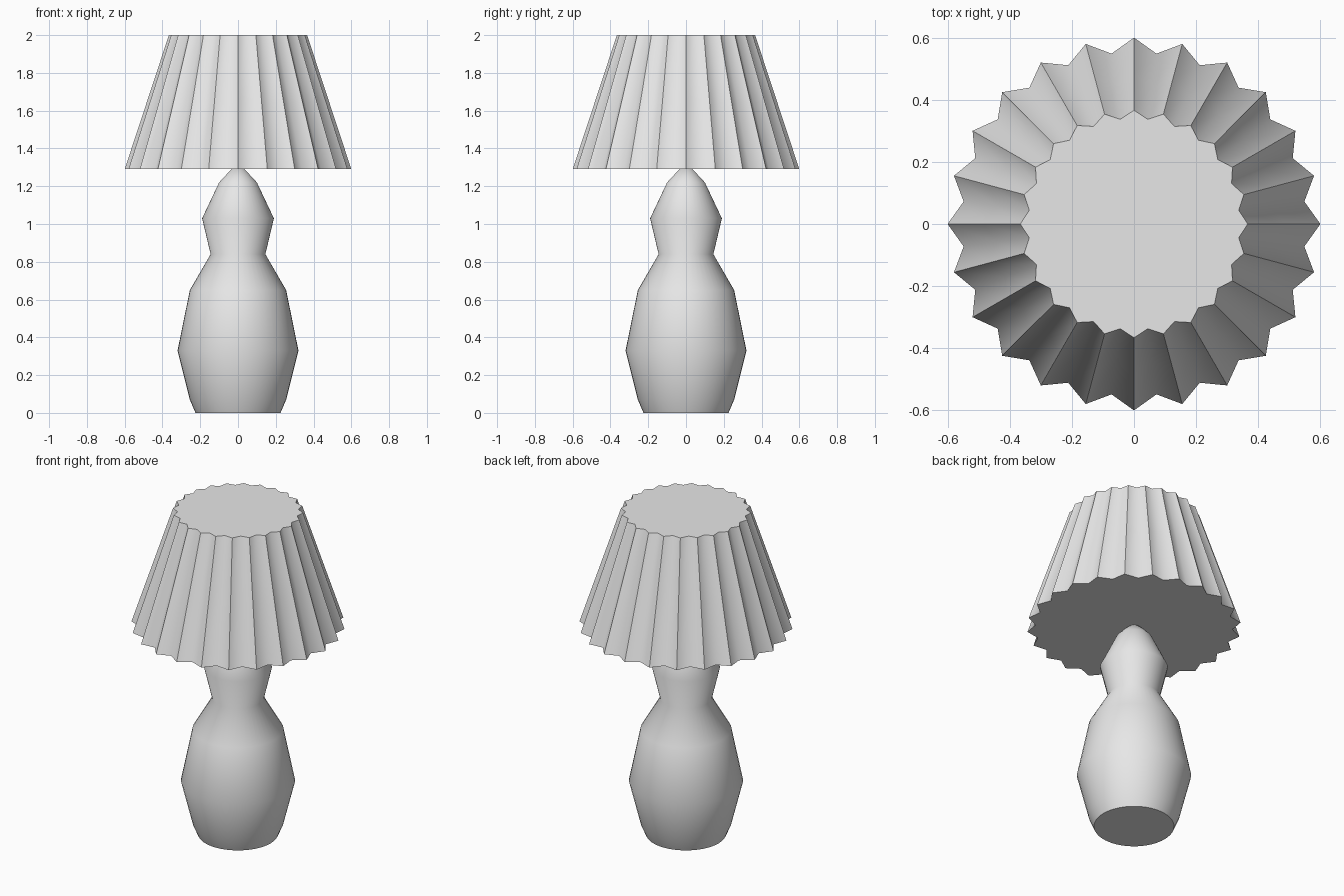
import bpy, bmesh, math

if "Cube" in bpy.data.objects:
    bpy.data.objects.remove(bpy.data.objects["Cube"])

grey = bpy.data.materials.new("light grey")
grey.diffuse_color = (0.8, 0.8, 0.8, 1)
grey.use_nodes = True
grey.node_tree.nodes["Principled BSDF"].inputs["Base Color"].default_value = grey.diffuse_color


def loft(name, rings, smooth_angle):
    """Bridge rings given as lists of points, closing both ends."""
    bm = bmesh.new()
    loops = [[bm.verts.new(p) for p in ring] for ring in rings]
    n = len(loops[0])
    for a, b in zip(loops, loops[1:]):
        for i in range(n):
            j = (i + 1) % n
            bm.faces.new((a[i], a[j], b[j], b[i]))
    bm.faces.new(loops[0][::-1])
    bm.faces.new(loops[-1])
    mesh = bpy.data.meshes.new(name)
    bm.to_mesh(mesh)
    bm.free()
    mesh.materials.append(grey)
    obj = bpy.data.objects.new(name, mesh)
    bpy.context.collection.objects.link(obj)
    bpy.ops.object.select_all(action='DESELECT')
    obj.select_set(True)
    bpy.context.view_layer.objects.active = obj
    bpy.ops.object.shade_smooth_by_angle(angle=math.radians(smooth_angle))
    return obj


def ring(z, outer, inner, n):
    """Circle of n points alternating between two radii."""
    pts = []
    for i in range(n):
        a = 2 * math.pi * i / n
        r = inner if i % 2 else outer
        pts.append((r * math.cos(a), r * math.sin(a), z))
    return pts


# turned lamp base
profile = [(0.225, 0), (0.255, 0.07), (0.32, 0.33), (0.255, 0.65), (0.145, 0.84),
           (0.19, 1.03), (0.10, 1.22), (0.035, 1.29)]
loft("lamp_base", [ring(z, r, r, 48) for r, z in profile], 50)

# pleated shade: 24 folds, closed top and bottom
pleats = [(1.29, 0.60, 0.553), (1.645, 0.483, 0.447), (2.0, 0.366, 0.34)]
loft("pleated_shade", [ring(z, o, i, 48) for z, o, i in pleats], 60)
